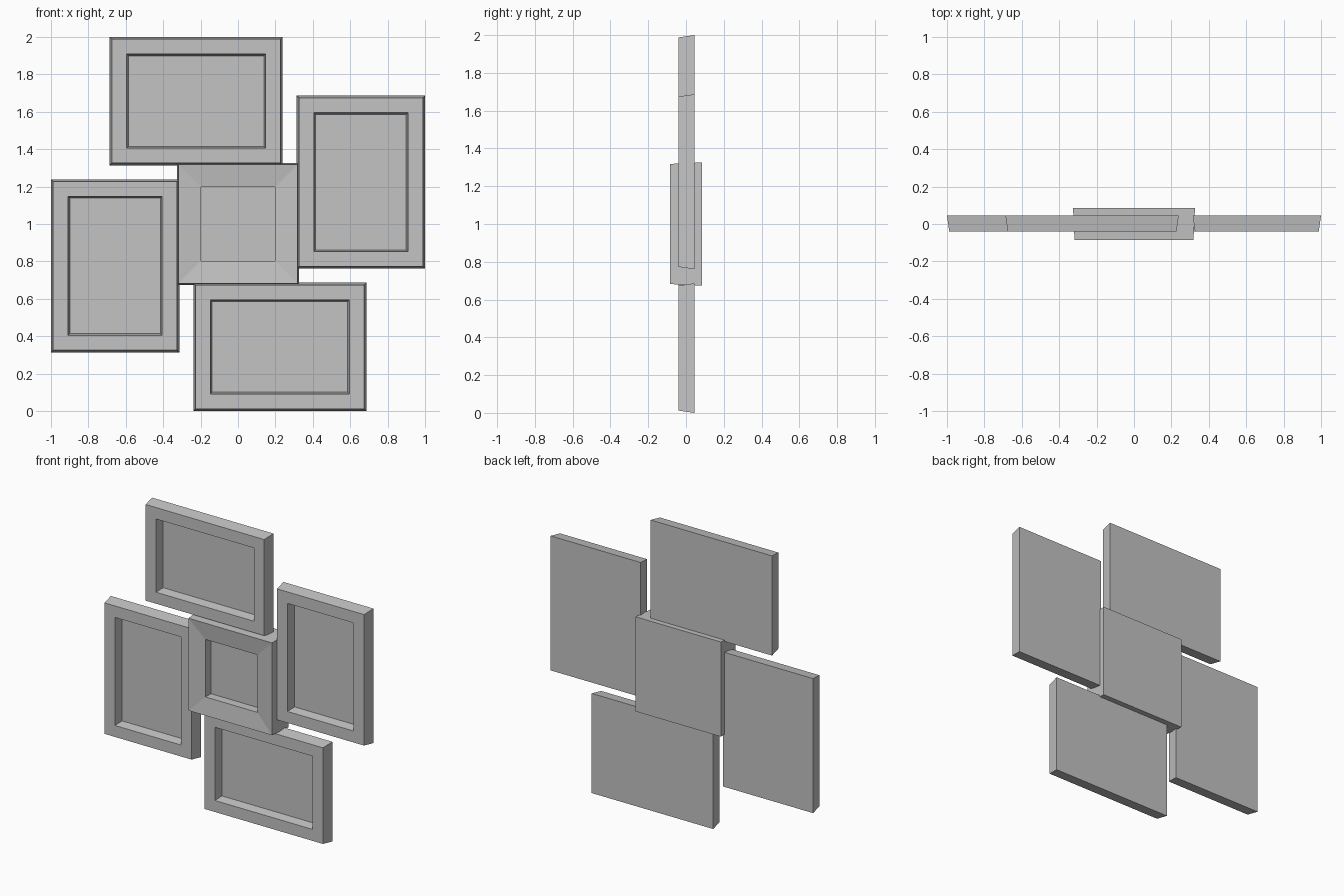
import bpy
import bmesh

# Remove the default cube
cube = bpy.data.objects.get("Cube")
if cube:
    bpy.data.objects.remove(cube, do_unlink=True)

# Single plain grey
grey = bpy.data.materials.new("plain grey")
grey.use_nodes = True
colour = (0.55, 0.55, 0.55, 1)
grey.diffuse_color = colour
grey.node_tree.nodes["Principled BSDF"].inputs["Base Color"].default_value = colour


def build_frame(name, centre, rings):
    """Bridge rectangular rings (half width, half height, y), capping both ends."""
    bm = bmesh.new()
    loops = []
    for w, h, y in rings:
        corners = ((-w, -h), (w, -h), (w, h), (-w, h))
        loops.append([bm.verts.new((x, y, z)) for x, z in corners])
    for a, b in zip(loops, loops[1:]):
        for i in range(4):
            j = (i + 1) % 4
            bm.faces.new((a[i], a[j], b[j], b[i]))
    bm.faces.new(loops[0])
    bm.faces.new(loops[-1])
    bmesh.ops.recalc_face_normals(bm, faces=bm.faces)
    mesh = bpy.data.meshes.new(name)
    bm.to_mesh(mesh)
    bm.free()
    mesh.materials.append(grey)
    obj = bpy.data.objects.new(name, mesh)
    obj.location = (centre[0], 0, centre[1])
    bpy.context.collection.objects.link(obj)
    return obj


def picture_rings(w, h):
    """Tapered outer edge, flat front border and a recessed picture panel."""
    steps = ((0, 0.045), (0.012, -0.04), (0.091, -0.04), (0.101, 0.023))
    return [(w - inset, h - inset, y) for inset, y in steps]


# Four picture frames arranged as a pinwheel
LONG, SHORT = 0.463, 0.343
OUT, SIDE = 1 - SHORT, 0.224
for name, x, z, w, h in (
    ("top_frame", -SIDE, OUT, LONG, SHORT),
    ("left_frame", OUT, SIDE, SHORT, LONG),
    ("bottom_frame", SIDE, -OUT, LONG, SHORT),
    ("right_frame", -OUT, -SIDE, SHORT, LONG),
):
    build_frame(name, (x, 1 + z), picture_rings(w, h))

# Thicker square frame in the middle with a shallow dished, mitred border
square = ((0.326, 0.085), (0.318, -0.085), (0.198, -0.071), (0.198, -0.011))
build_frame("centre_frame", (0, 1), [(s, s, y) for s, y in square])
